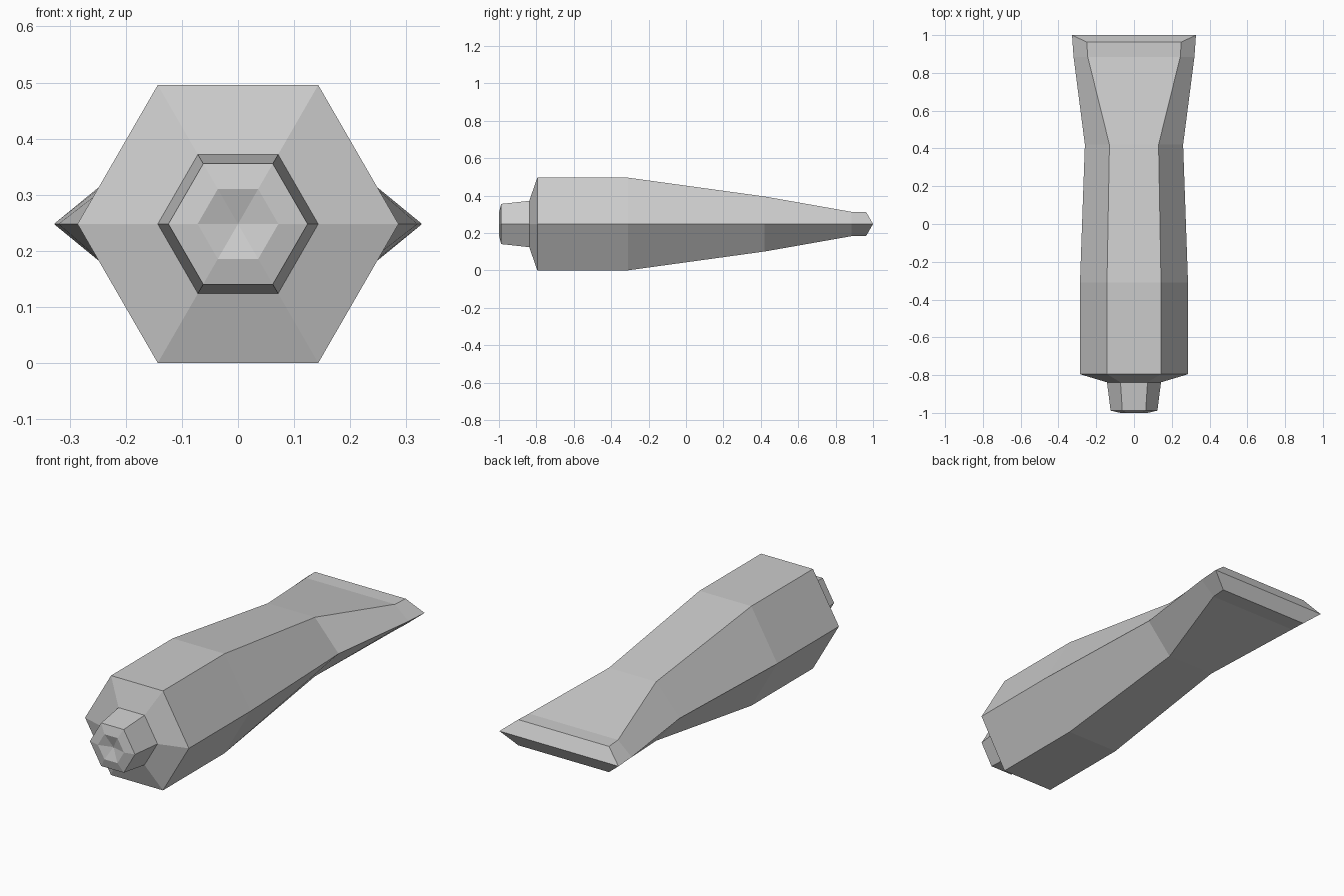
import bpy, bmesh

cube = bpy.data.objects.get("Cube")
if cube:
    bpy.data.objects.remove(cube)

grey = bpy.data.materials.new("plain grey")
grey.use_nodes = True
colour = (0.6, 0.6, 0.6, 1)
grey.diffuse_color = colour
grey.node_tree.nodes["Principled BSDF"].inputs["Base Color"].default_value = colour

MID = 0.248  # height of the long axis


def hexagon(bm, y, side, flat, height, side_y=None):
    """Six-sided section: side points at mid height, flat top and bottom."""
    sy = y if side_y is None else side_y
    points = [(side, sy, 0), (flat, y, height), (-flat, y, height),
              (-side, sy, 0), (-flat, y, -height), (flat, y, -height)]
    return [bm.verts.new((px, py, pz + MID)) for px, py, pz in points]


def regular(bm, y, radius):
    return hexagon(bm, y, radius, radius / 2, radius * 0.866)


def bridge(bm, rings):
    for a, b in zip(rings, rings[1:]):
        for i in range(6):
            j = (i + 1) % 6
            bm.faces.new((a[i], a[j], b[j], b[i]))


def finish(bm, name):
    bmesh.ops.recalc_face_normals(bm, faces=bm.faces)
    mesh = bpy.data.meshes.new(name)
    bm.to_mesh(mesh)
    bm.free()
    mesh.materials.append(grey)
    bpy.context.collection.objects.link(bpy.data.objects.new(name, mesh))


# Tube, from the dimpled nozzle tip to the wide crimped end
bm = bmesh.new()
nozzle = [regular(bm, y, r) for y, r in
          ((-1.0, 0.072), (-0.988, 0.124), (-0.838, 0.143))]
body = [regular(bm, y, 0.286) for y in (-0.795, -0.31)]
taper = [hexagon(bm, 0.42, 0.26, 0.13, 0.147),
         hexagon(bm, 0.885, 0.32, 0.245, 0.065),
         hexagon(bm, 0.963, 0.328, 0.25, 0.064, side_y=1.0)]
bridge(bm, nozzle + body + taper)

# Dimple in the nozzle tip
centre = bm.verts.new((0, -0.98, MID))
for i in range(6):
    bm.faces.new((nozzle[0][i], nozzle[0][(i + 1) % 6], centre))

# Wedge closing the crimped end
end = taper[-1]
bm.faces.new(end[0:4])
bm.faces.new((end[3], end[4], end[5], end[0]))
finish(bm, "squeeze_tube")
